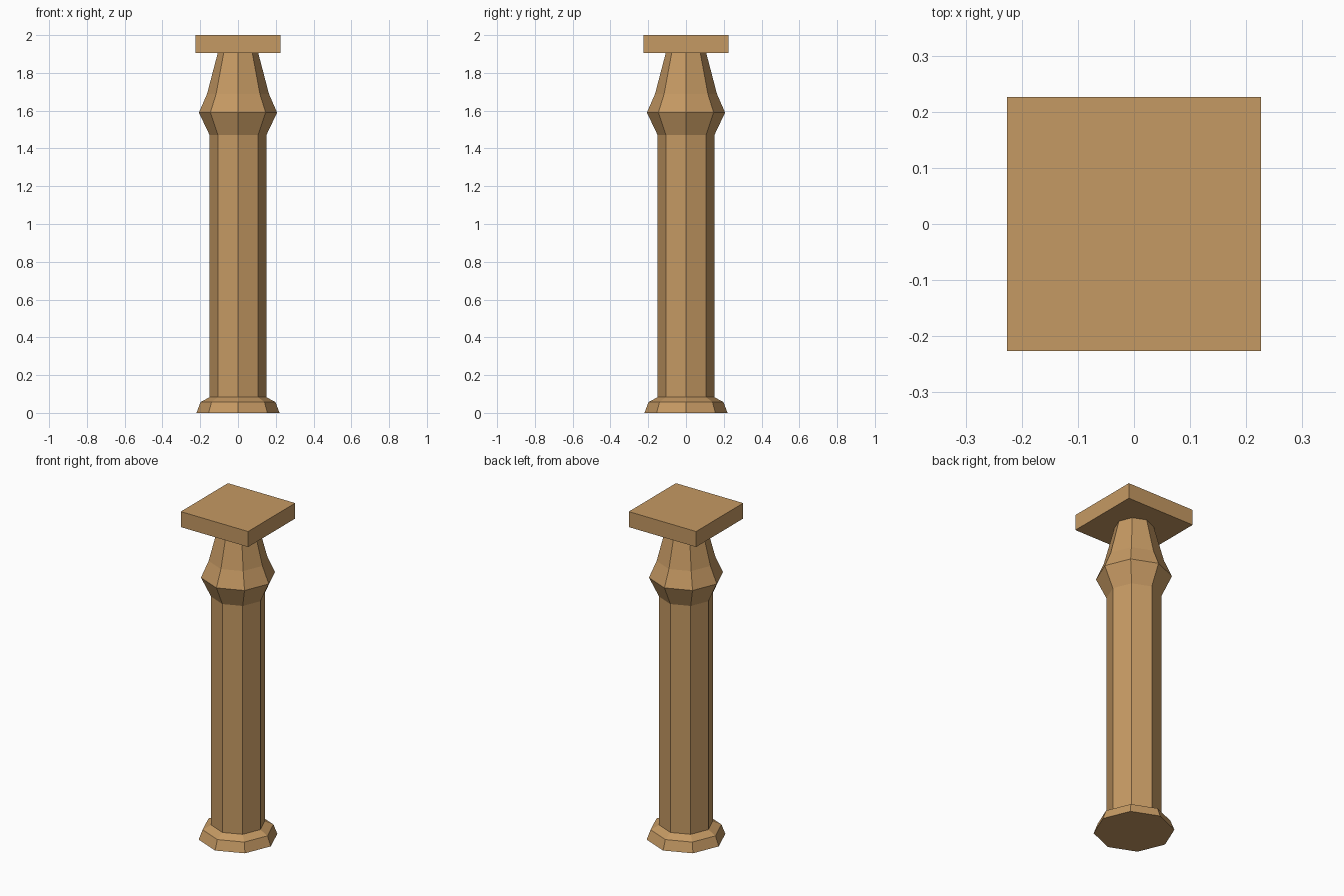
import bpy, bmesh, math

if "Cube" in bpy.data.objects:
    bpy.data.objects.remove(bpy.data.objects["Cube"])

wood = bpy.data.materials.new("tan_wood")
wood.diffuse_color = (0.56, 0.32, 0.125, 1)
wood.use_nodes = True
wood.node_tree.nodes["Principled BSDF"].inputs["Base Color"].default_value = wood.diffuse_color


def lathe(name, profile, sides, turn=0.0):
    """Stack polygon rings of (radius, z), skin them and cap both ends."""
    bm = bmesh.new()
    rings = []
    for r, z in profile:
        angles = [turn + 2 * math.pi * i / sides for i in range(sides)]
        rings.append([bm.verts.new((r * math.cos(a), r * math.sin(a), z)) for a in angles])
    for lo, hi in zip(rings, rings[1:]):
        for i in range(sides):
            j = (i + 1) % sides
            bm.faces.new((lo[i], lo[j], hi[j], hi[i]))
    bm.faces.new(rings[0][::-1])
    bm.faces.new(rings[-1])
    mesh = bpy.data.meshes.new(name)
    bm.to_mesh(mesh)
    bm.free()
    mesh.materials.append(wood)
    obj = bpy.data.objects.new(name, mesh)
    bpy.context.collection.objects.link(obj)
    return obj


# Octagonal column: flared foot, straight shaft, bulging capital, tapered neck
lathe("column", [(0.22, 0), (0.198, 0.058), (0.15, 0.083), (0.15, 1.47),
                 (0.207, 1.59), (0.164, 1.688), (0.107, 1.906)], 8)

# Square slab on top
lathe("top_slab", [(0.226 * math.sqrt(2), 1.906), (0.226 * math.sqrt(2), 2.0)], 4, math.pi / 4)
